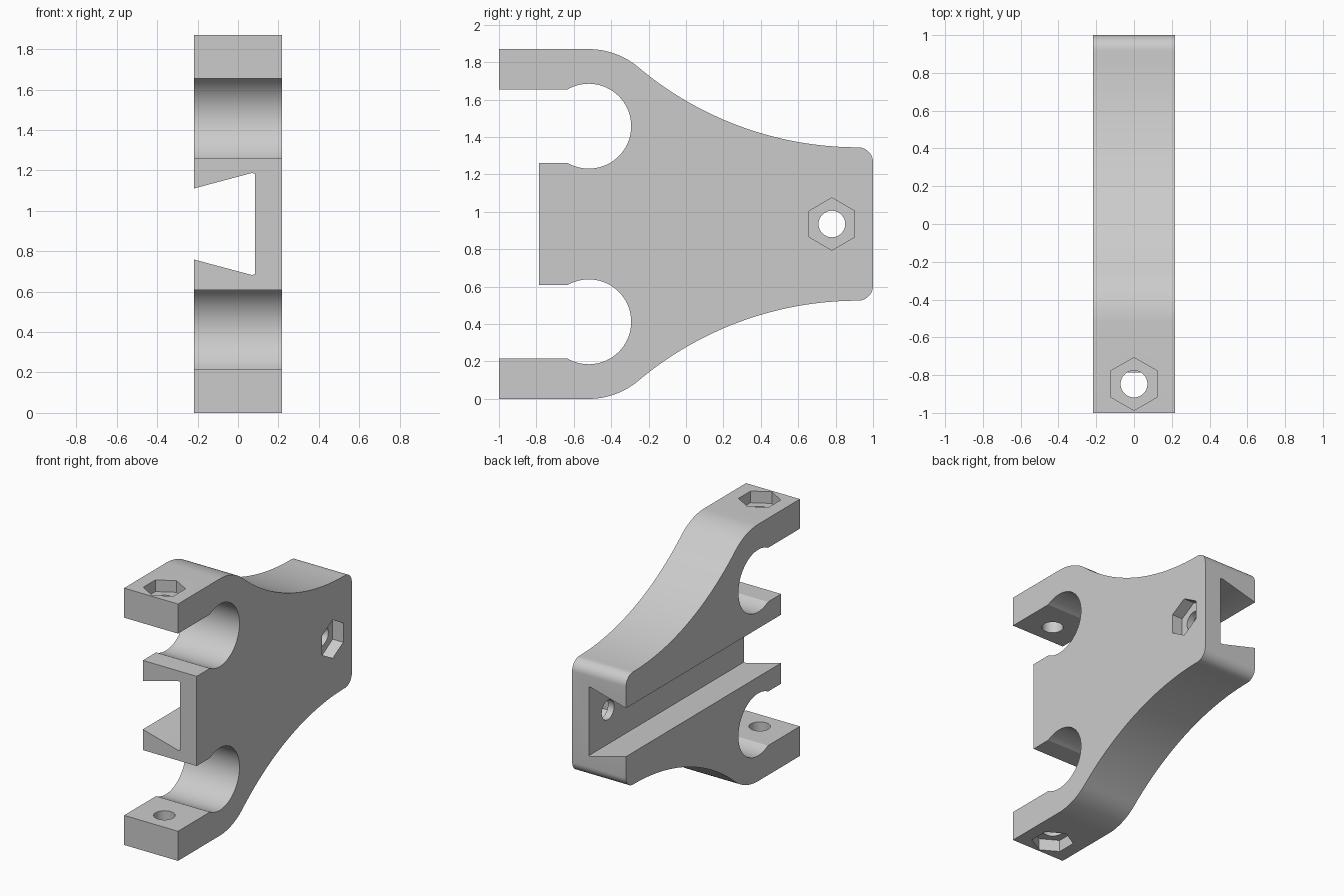
import bpy
from math import sin, cos, radians, degrees, sqrt, atan2
from mathutils import Matrix, Vector

if "Cube" in bpy.data.objects:
    bpy.data.objects.remove(bpy.data.objects["Cube"])

HALF = 0.217          # half thickness along x
MID = 0.935           # height of the symmetry plane
TOP = 2 * MID

grey = bpy.data.materials.new("plain grey")
grey.use_nodes = True
colour = (0.6, 0.6, 0.6, 1)
grey.diffuse_color = colour
grey.node_tree.nodes["Principled BSDF"].inputs["Base Color"].default_value = colour


def arc(cy, cz, r, start, end, n):
    """Points on a circle, angles in degrees."""
    steps = [radians(start + (end - start) * i / n) for i in range(n + 1)]
    return [(cy + r * cos(a), cz + r * sin(a)) for a in steps]


def prism(name, points, matrix, depth):
    """Extrude a counter-clockwise outline along the local z axis, centred on it."""
    n = len(points)
    verts = [matrix @ Vector((u, v, s * depth / 2)) for s in (-1, 1) for u, v in points]
    faces = [tuple(reversed(range(n))), tuple(range(n, 2 * n))]
    faces += [(i, (i + 1) % n, n + (i + 1) % n, n + i) for i in range(n)]
    mesh = bpy.data.meshes.new(name)
    mesh.from_pydata(verts, [], faces)
    mesh.materials.append(grey)
    obj = bpy.data.objects.new(name, mesh)
    bpy.context.collection.objects.link(obj)
    return obj


def cut(target, cutter):
    """Subtract the cutter, apply, and discard it."""
    cutter.hide_render = True
    bpy.context.view_layer.objects.active = target
    mod = target.modifiers.new("cut", "BOOLEAN")
    mod.operation, mod.solver, mod.object = "DIFFERENCE", "EXACT", cutter
    bpy.ops.object.modifier_apply(modifier=mod.name)
    bpy.data.objects.remove(cutter)


# Axes: outline drawn in y-z (extruded on x), or in x-z (extruded on y)
ALONG_X = Matrix(((0, 0, 1, 0), (1, 0, 0, 0), (0, 1, 0, 0), (0, 0, 0, 1)))
ALONG_Y = Matrix(((1, 0, 0, 0), (0, 0, -1, 0), (0, 1, 0, 0), (0, 0, 0, 1)))

# Jaw circles, rear corner rounding, and the concave sweep tangent to both
cy, cz, inner = -0.52, 1.458, 0.227
outer = TOP - cz
corner_y, corner_r, rear_top = 0.92, 0.08, 1.345
dy, dz = corner_y - cy, rear_top - cz
sweep_r = (dy * dy + dz * dz - outer * outer) / (2 * (outer - dz))
join = degrees(atan2(dz + sweep_r, dy))

# Upper half of the outline, from the rear round to the front, then mirrored
upper = arc(corner_y, rear_top - corner_r, corner_r, 0, 90, 10)
upper += arc(corner_y, rear_top + sweep_r, sweep_r, -90, join - 180, 40)[1:]
upper += arc(cy, cz, outer, join, 90, 14)[1:]
jaw = inner * sqrt(3) / 2
upper += [(-1, TOP), (-1, cz + jaw)]
upper += arc(cy, cz, inner, 120, -120, 48)
upper += [(-0.785, cz - jaw)]
outline = upper + [(y, TOP - z) for y, z in reversed(upper)]
bracket = prism("clamp_bracket", outline, ALONG_X, 2 * HALF)

# Dovetail channel running front to back, open towards -x
side = [(-0.3, 0.154), (0.067, 0.252), (0.083, 0.25)]
channel = [(x, MID - h) for x, h in side] + [(x, MID + h) for x, h in reversed(side)]
cut(bracket, prism("dovetail_cutter", channel, ALONG_Y, 3))


def bolt_hole(surface, rotation):
    """Round hole with a hexagonal nut pocket sunk into the surface."""
    place = Matrix.Translation(surface) @ rotation
    cut(bracket, prism("hole_cutter", arc(0, 0, 0.071, 0, 352.5, 47), place, 0.7))
    cut(bracket, prism("nut_cutter", arc(0, 0, 0.14, 30, 330, 5), place, 0.17))


bolt_hole((HALF, 0.78, MID), ALONG_X)
for z in (0, TOP):
    bolt_hole((0, -0.847, z), Matrix.Identity(4))

# Smooth curved walls, keep the machined edges sharp
bpy.ops.object.select_all(action="DESELECT")
bracket.select_set(True)
bpy.context.view_layer.objects.active = bracket
bpy.ops.object.shade_smooth_by_angle(angle=radians(25))
